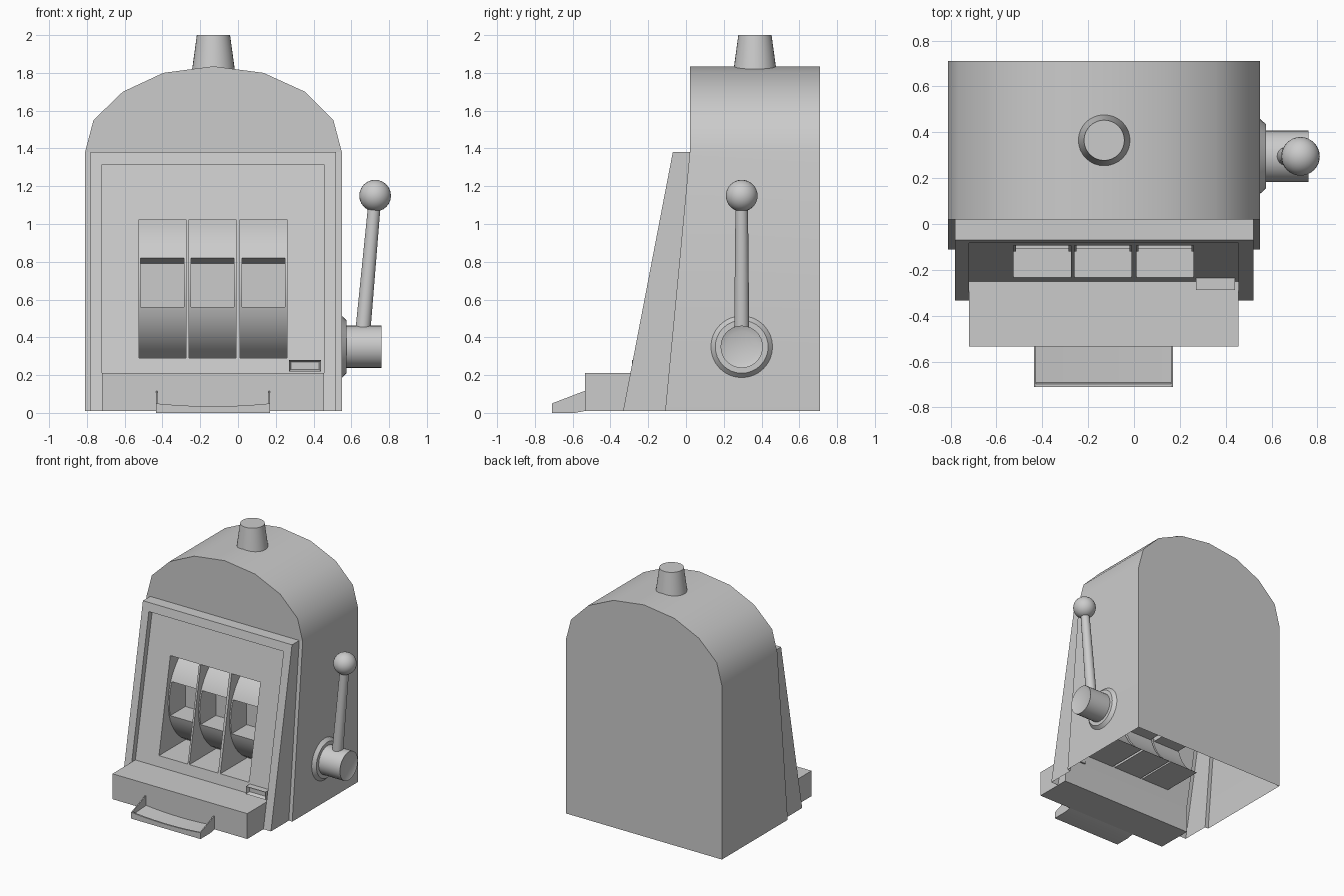
import bpy, bmesh, math
from mathutils import Vector, Matrix

if "Cube" in bpy.data.objects:
    bpy.data.objects.remove(bpy.data.objects["Cube"])


def finish(name, bm, angle=40):
    me = bpy.data.meshes.new(name)
    bm.to_mesh(me)
    bm.free()
    for p in me.polygons:
        p.use_smooth = True
    me.set_sharp_from_angle(angle=math.radians(angle))
    ob = bpy.data.objects.new(name, me)
    bpy.context.collection.objects.link(ob)
    return ob


def from_faces(name, faces, top_down=False, angle=40):
    """Build welded faces; top_down makes a cavity whose ceiling looks down."""
    bm = bmesh.new()
    for f in faces:
        bm.faces.new([bm.verts.new(p) for p in f])
    bmesh.ops.remove_doubles(bm, verts=bm.verts, dist=0.0005)
    bmesh.ops.recalc_face_normals(bm, faces=bm.faces)
    if top_down:
        top = max(bm.faces, key=lambda f: f.calc_center_median().z)
        if top.normal.z > 0:
            bmesh.ops.reverse_faces(bm, faces=bm.faces)
    return finish(name, bm, angle)


def sheet(xs, pts):
    """Sweep a (y, z) polyline along x."""
    return [[(a, *p), (b, *p), (b, *q), (a, *q)]
            for a, b in zip(xs, xs[1:]) for p, q in zip(pts, pts[1:])]


def box_faces(x0, x1, y0, y1, z0, z1):
    ring = [(y0, z0), (y1, z0), (y1, z1), (y0, z1)]
    return sheet([x0, x1], ring + ring[:1]) + [[(x, *p) for p in ring] for x in (x0, x1)]


def tube(name, a, b, r1, r2, seg=32, inset=None):
    a, b = Vector(a), Vector(b)
    d = b - a
    rot = d.to_track_quat('Z', 'Y').to_matrix().to_4x4()
    bm = bmesh.new()
    bmesh.ops.create_cone(bm, cap_ends=True, segments=seg, radius1=r1, radius2=r2,
                          depth=d.length, matrix=Matrix.Translation((a + b) / 2) @ rot)
    if inset:
        bm.normal_update()
        cap = max(bm.faces, key=lambda f: f.calc_center_median().dot(d))
        bmesh.ops.inset_region(bm, faces=[cap], thickness=inset)
        bmesh.ops.translate(bm, verts=cap.verts, vec=-d.normalized() * 0.012)
    return finish(name, bm, 35)


Z0, ZT = 0.01, 1.38


def body_y(z):
    return 0.02 - 0.095 * max(0, ZT - z)


def frame_y(z):
    return -0.07 - 0.192 * (ZT - z)


def panel_y(z):
    return frame_y(z) + 0.045


# Cabinet: arched shell, open underneath and behind the front frame
arch = [(-.81, ZT), (-.765, 1.55), (-.61, 1.70), (-.395, 1.80), (-.13, 1.835),
        (.135, 1.80), (.355, 1.70), (.505, 1.55), (.55, ZT)]
outline = [(-.81, Z0)] + arch + [(.55, Z0)]
faces = [[(x, body_y(z), z), (u, body_y(w), w), (u, .71, w), (x, .71, z)]
         for (x, z), (u, w) in zip(outline, outline[1:])]
faces.append([(x, .71, z) for x, z in outline])
faces.append([(x, .02, z) for x, z in arch])
for a, b in ((-.81, -.78), (.52, .55)):
    faces += sheet([a, b], [(body_y(Z0), Z0), (body_y(ZT), ZT)])
from_faces("cabinet", faces)

# Front frame: sloped ring with outer and inner walls
L, R, l, r, zi = -.78, .52, -.72, .455, 1.315
loop_out = [(L, Z0), (L, ZT), (R, ZT), (R, Z0)]
loop_in = [(l, Z0), (l, zi), (r, zi), (r, Z0)]
faces = []
for i in range(3):
    (a, b), (c, d) = loop_out[i:i + 2]
    (e, f), (g, h) = loop_in[i:i + 2]
    faces.append([(a, frame_y(b), b), (c, frame_y(d), d), (g, frame_y(h), h), (e, frame_y(f), f)])
    faces.append([(a, frame_y(b), b), (c, frame_y(d), d), (c, body_y(d), d), (a, body_y(b), b)])
    faces.append([(e, frame_y(f), f), (g, frame_y(h), h), (g, panel_y(h), h), (e, panel_y(f), f)])
from_faces("front_frame", faces)

# Recessed panel with three window openings
wins = [(-.525, -.275), (-.26, -.01), (.01, .26)]
w0, w1 = .29, 1.025
xs = [l] + [x for w in wins for x in w] + [r]
zs = [Z0, w0, w1, zi]
faces = []
for i in range(len(xs) - 1):
    for j in range(3):
        if not (j == 1 and i % 2 == 1):
            faces += sheet(xs[i:i + 2], [(panel_y(z), z) for z in zs[j:j + 2]])
panel = from_faces("front_panel", faces)
if panel.data.polygons[0].normal.y > 0:
    panel.data.flip_normals()

# Reels: convex drum face in each window with a deep pocket
CY, CZ, RAD = .30, .66, .42


def arc(za, zb, n):
    out = []
    for i in range(n + 1):
        z = za + (zb - za) * i / n
        out.append((CY - math.sqrt(RAD ** 2 - (z - CZ) ** 2), z))
    return out


upper, middle, lower = arc(w1, .82, 5), arc(.82, .56, 5), arc(.56, w0, 6)
for n, (a, b) in enumerate(wins):
    cols = [a, a + .01, b - .01, b]
    top = [(panel_y(w1), w1)] + upper
    bottom = lower + [(panel_y(w0), w0)]
    faces = sheet(cols, top) + sheet(cols, bottom)
    faces += sheet(cols[:2], middle) + sheet(cols[2:], middle)
    faces += [[(x, *p) for p in top + middle[1:-1] + bottom] for x in (a, b)]
    pocket = [middle[0], (.08, .79), (.08, .56), middle[-1]]
    faces += sheet(cols[1:3], pocket)
    faces += [[(x, *p) for p in middle + pocket[2:0:-1]] for x in cols[1:3]]
    from_faces(f"reel_{n + 1}", faces, top_down=True, angle=30)

# Base ledge
from_faces("base_ledge", box_faces(l, r, -.535, -.25, Z0, .21))

# Coin tray: dished floor, low front lip and sloped side walls
t0, t1, N = -.435, .17, 10
faces = []


def tray_col(i):
    u = 2 * i / N - 1
    x = t0 + (t1 - t0) * i / N
    zt = .035 + .015 * u * u
    zf = .015 + .015 * u * u
    prof = [(-.535, Z0), (-.59, 0), (-.71, 0), (-.71, zt), (-.697, zt), (-.692, zf), (-.535, zf + .01)]
    return [(x, y, z) for y, z in prof]


for i in range(N):
    p, q = tray_col(i), tray_col(i + 1)
    faces += [[p[k], q[k], q[k + 1], p[k + 1]] for k in range(len(p) - 1)]
from_faces("coin_tray", faces)
side = [(-.535, Z0), (-.59, 0), (-.71, 0), (-.71, .05), (-.54, .115), (-.535, .115)]
for name, x in (("tray_side_left", t0), ("tray_side_right", t1 - .008)):
    from_faces(name, sheet([x, x + .008], side + side[:1]) +
               [[(v, *p) for p in side] for v in (x, x + .008)])

# Coin slot plate with a sunk slot
bm = bmesh.new()
x0, x1, za, zb = .27, .44, .22, .28
yf = -.287
for f in box_faces(x0, x1, yf, -.235, za, zb):
    bm.faces.new([bm.verts.new(p) for p in f])
bmesh.ops.remove_doubles(bm, verts=bm.verts, dist=.0005)
bmesh.ops.recalc_face_normals(bm, faces=bm.faces)
front = min(bm.faces, key=lambda f: f.calc_center_median().y)
bmesh.ops.inset_region(bm, faces=[front], thickness=.015)
bmesh.ops.translate(bm, verts=front.verts, vec=(0, .03, 0))
finish("coin_slot", bm, 30)

# Pull lever: flange, hub, arm and ball
LY, LZ = .295, .35
tube("lever_flange", (.545, LY, LZ), (.575, LY, LZ), .168, .14)
tube("lever_hub", (.57, LY, LZ), (.76, LY, LZ), .112, .112, inset=.03)
tube("lever_arm", (.66, LY, .42), (.722, LY, 1.1), .04, .033, 24)
bm = bmesh.new()
bmesh.ops.create_uvsphere(bm, u_segments=24, v_segments=16, radius=.084,
                          matrix=Matrix.Translation((.726, LY, 1.15)) @ Matrix.Rotation(math.pi / 2, 4, 'X'))
finish("lever_ball", bm)

# Top beacon
tube("top_beacon", (-.13, .365, 1.81), (-.13, .365, 2.0), .114, .088)
